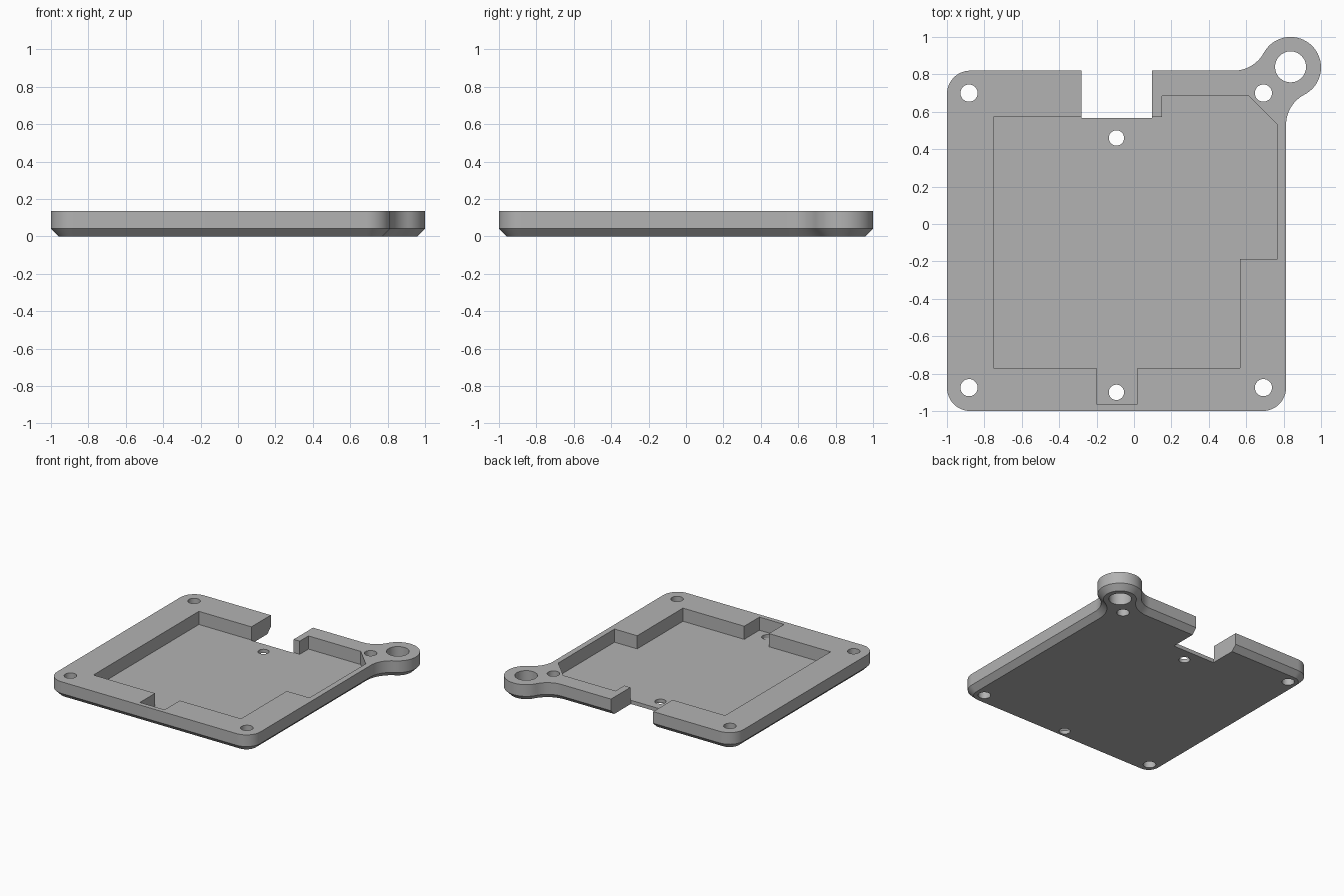
import bpy, bmesh, math
from mathutils import Vector

if "Cube" in bpy.data.objects:
    bpy.data.objects.remove(bpy.data.objects["Cube"])

TOP, CHAMFER, FLOOR = 0.136, 0.042, 0.03
L, R, B, T = -1.0, 0.813, -1.0, 0.82      # plate edges
CORNER = 0.125
LUG, LUG_R = Vector((0.837, 0.837)), 0.163
FILLET = 0.183

grey = bpy.data.materials.new("plain grey")
grey.diffuse_color = (0.45, 0.45, 0.45, 1)
grey.use_nodes = True
grey.node_tree.nodes["Principled BSDF"].inputs["Base Color"].default_value = grey.diffuse_color


def arc(cx, cy, r, a0, a1, n):
    return [Vector((cx + r * math.cos(math.radians(a0 + (a1 - a0) * i / n)),
                    cy + r * math.sin(math.radians(a0 + (a1 - a0) * i / n))))
            for i in range(n + 1)]


def inset(points, d):
    """Move a counter-clockwise outline inwards by d."""
    out = []
    for i, p in enumerate(points):
        a = (p - points[i - 1]).normalized()
        b = (points[(i + 1) % len(points)] - p).normalized()
        na, nb = Vector((-a.y, a.x)), Vector((-b.y, b.x))
        out.append(p + (na + nb) * d / (1 + na.dot(nb)))
    return out


def loft(name, layers):
    """Closed solid through a stack of (outline, z) layers."""
    bm = bmesh.new()
    rings = [[bm.verts.new((p[0], p[1], z)) for p in pts] for pts, z in layers]
    n = len(rings[0])
    for lo, hi in zip(rings, rings[1:]):
        for i in range(n):
            j = (i + 1) % n
            bm.faces.new((lo[i], lo[j], hi[j], hi[i]))
    bm.faces.new(rings[0][::-1])
    bm.faces.new(rings[-1])
    bmesh.ops.recalc_face_normals(bm, faces=bm.faces)
    me = bpy.data.meshes.new(name)
    bm.to_mesh(me)
    bm.free()
    ob = bpy.data.objects.new(name, me)
    bpy.context.collection.objects.link(ob)
    me.materials.append(grey)
    return ob


# Outline: rounded plate with a key-ring lug blended in by concave fillets
right_c = Vector((R + FILLET, 0))
right_c.y = LUG.y - math.sqrt((FILLET + LUG_R) ** 2 - (right_c.x - LUG.x) ** 2)
top_c = Vector((0, T + FILLET))
top_c.x = LUG.x - math.sqrt((FILLET + LUG_R) ** 2 - (top_c.y - LUG.y) ** 2)


def angle(v):
    return math.degrees(math.atan2(v.y, v.x))


a_right, a_top = angle(right_c - LUG), angle(top_c - LUG)
outline = (arc(L + CORNER, B + CORNER, CORNER, 180, 270, 12)
           + arc(R - CORNER, B + CORNER, CORNER, 270, 360, 12)
           + arc(*right_c, FILLET, 180, a_right + 180, 14)
           + arc(*LUG, LUG_R, a_right, a_top, 40)[1:-1]
           + arc(*top_c, FILLET, a_top + 360 - 180 - 360, -90, 14)
           + arc(L + CORNER, T - CORNER, CORNER, 90, 180, 12))

plate = loft("case_plate", [(inset(outline, CHAMFER), 0), (outline, CHAMFER), (outline, TOP)])

# Stepped pocket, back notch and round holes
pocket = [(-0.75, -0.77), (-0.2, -0.77), (-0.2, -0.963), (0.02, -0.963), (0.02, -0.77),
          (0.566, -0.77), (0.566, -0.187), (0.768, -0.187), (0.768, 0.53), (0.615, 0.684),
          (0.149, 0.684), (0.149, 0.573), (-0.75, 0.573)]
notch = [(-0.282, 0.567), (0.095, 0.567), (0.095, 1.0), (-0.282, 1.0)]
cutters = [loft("pocket_cutter", [(pocket, FLOOR), (pocket, 0.3)]),
           loft("notch_cutter", [(notch, -0.1), (notch, 0.3)])]
holes = [(x, y, 0.046) for x in (-0.882, 0.692) for y in (-0.875, 0.7)]
holes += [(-0.094, 0.46, 0.041), (-0.094, -0.9, 0.041), (LUG.x, LUG.y + 0.003, 0.083)]
for x, y, r in holes:
    ring = arc(x, y, r, 0, 360, 32)[:-1]
    cutters.append(loft("hole_cutter", [(ring, -0.1), (ring, 0.3)]))

bpy.context.view_layer.objects.active = plate
for cutter in cutters:
    mod = plate.modifiers.new("cut", 'BOOLEAN')
    mod.operation, mod.solver, mod.object = 'DIFFERENCE', 'EXACT', cutter
    bpy.ops.object.modifier_apply(modifier=mod.name)
    bpy.data.objects.remove(cutter)

# Smooth the rounded walls, keep the edges crisp
plate.select_set(True)
bpy.ops.object.shade_smooth_by_angle(angle=math.radians(30))
